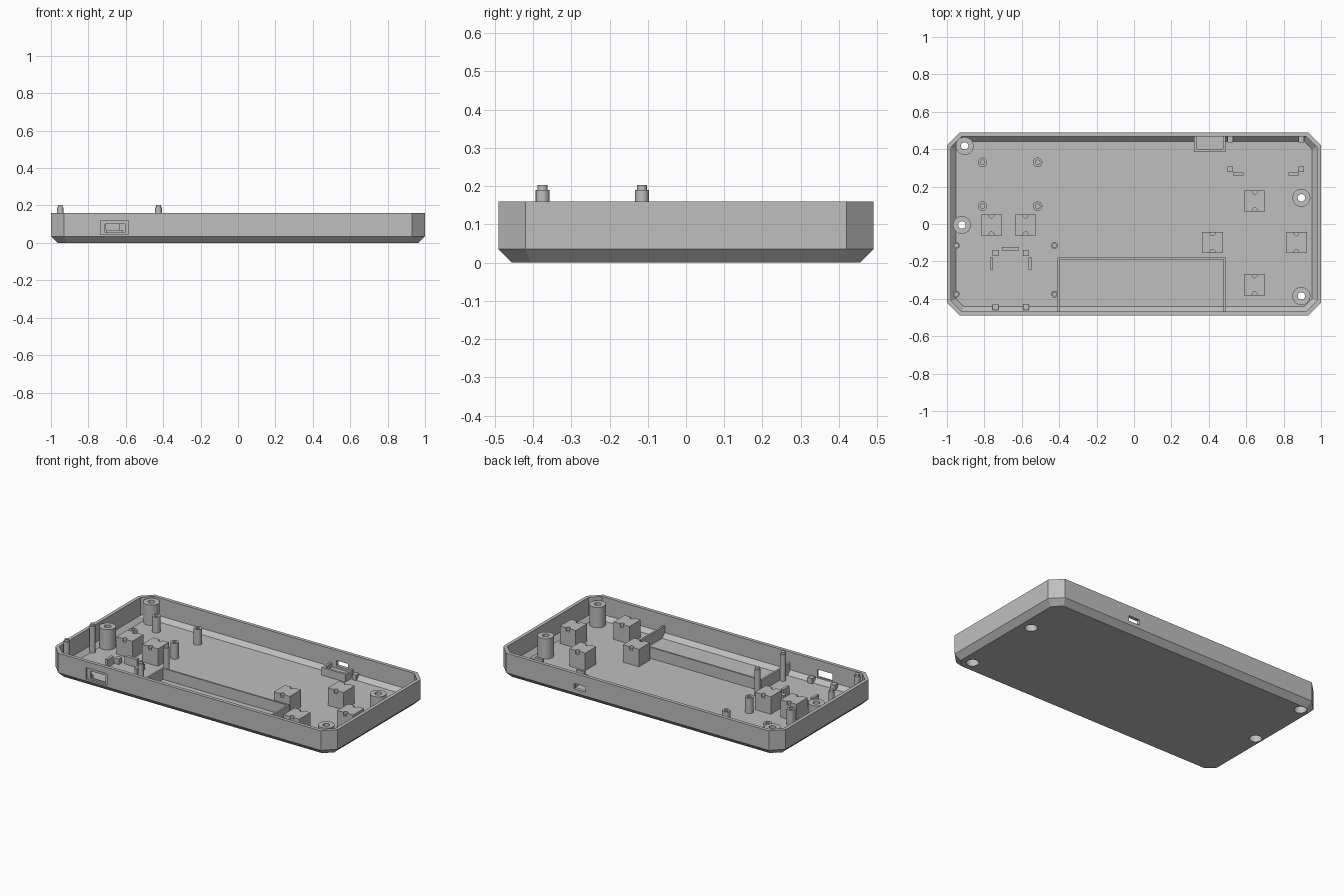
import bpy, bmesh, math

if "Cube" in bpy.data.objects:
    bpy.data.objects.remove(bpy.data.objects["Cube"], do_unlink=True)

grey = bpy.data.materials.new("light grey plastic")
grey.use_nodes = True
tone = (0.52, 0.52, 0.52, 1)
grey.diffuse_color = tone
grey.node_tree.nodes["Principled BSDF"].inputs["Base Color"].default_value = tone

FLOOR = 0.02
TOP = 0.16


def finish(name, bm):
    bmesh.ops.recalc_face_normals(bm, faces=bm.faces)
    mesh = bpy.data.meshes.new(name)
    bm.to_mesh(mesh)
    bm.free()
    mesh.materials.append(grey)
    ob = bpy.data.objects.new(name, mesh)
    bpy.context.collection.objects.link(ob)
    return ob


def box(name, x0, x1, y0, y1, z0, z1):
    bm = bmesh.new()
    bmesh.ops.create_cube(bm, size=1)
    for v in bm.verts:
        v.co.x = x1 if v.co.x > 0 else x0
        v.co.y = y1 if v.co.y > 0 else y0
        v.co.z = z1 if v.co.z > 0 else z0
    return finish(name, bm)


def turned(name, x, y, profile, sides=24):
    """Solid of revolution from (radius, height) pairs."""
    bm = bmesh.new()
    rings = [[bm.verts.new((x + r * math.cos(math.tau * i / sides),
                            y + r * math.sin(math.tau * i / sides), z))
              for i in range(sides)] for r, z in profile]
    skin(bm, rings)
    return finish(name, bm)


def skin(bm, rings):
    n = len(rings[0])
    for a, b in zip(rings, rings[1:]):
        for i in range(n):
            j = (i + 1) % n
            bm.faces.new((a[i], a[j], b[j], b[i]))
    bm.faces.new(rings[0])
    bm.faces.new(rings[-1])


def cut(ob, cutters):
    for c in cutters:
        mod = ob.modifiers.new("cut", 'BOOLEAN')
        mod.operation = 'DIFFERENCE'
        mod.solver = 'EXACT'
        mod.object = c
    bpy.context.view_layer.update()
    graph = bpy.context.evaluated_depsgraph_get()
    mesh = bpy.data.meshes.new_from_object(ob.evaluated_get(graph))
    ob.modifiers.clear()
    ob.data = mesh
    for c in cutters:
        bpy.data.objects.remove(c, do_unlink=True)


def smooth(ob):
    bpy.ops.object.select_all(action='DESELECT')
    ob.select_set(True)
    bpy.context.view_layer.objects.active = ob
    bpy.ops.object.shade_smooth_by_angle(angle=math.radians(30))


def octagon(bm, inset, z):
    x, y = 1 - inset, 0.49 - inset
    c = 0.07 - 0.586 * inset
    pts = [(x, y - c), (x - c, y), (c - x, y), (-x, y - c),
           (-x, c - y), (c - x, -y), (x - c, -y), (x, c - y)]
    return [bm.verts.new((px, py, z)) for px, py in pts]


# Open tray: chamfered outside, thin wall, chamfered inside
bm = bmesh.new()
levels = [(0.035, 0), (0, 0.035), (0, TOP), (0.022, TOP), (0.022, 0.046), (0.048, FLOOR)]
skin(bm, [octagon(bm, inset, z) for inset, z in levels])
tray = finish("tray", bm)


def screw_cutter(x, y):
    return turned("screw_cutter", x, y,
                  [(0.037, -0.05), (0.037, 0.05), (0.02, 0.05), (0.02, 0.3)])


# Screw bosses with counterbored through holes
bosses = [(-0.905, 0.417), (-0.92, -0.005), (0.895, 0.14), (0.895, -0.385)]
cut(tray, [screw_cutter(x, y) for x, y in bosses])
for x, y in bosses:
    boss = turned("screw_boss", x, y, [(0.048, FLOOR - 0.005), (0.048, 0.15)])
    cut(boss, [screw_cutter(x, y)])
    smooth(boss)

# Port openings in the front and back walls
cut(tray, [box("port_recess", -0.735, -0.585, -0.6, -0.478, 0.045, 0.12),
           box("port_hole", -0.71, -0.605, -0.6, -0.43, 0.055, 0.10),
           box("switch_hole", 0.37, 0.45, 0.44, 0.6, 0.06, 0.095)])

# Hollow standoffs
for x in (-0.81, -0.515):
    for y in (0.095, 0.33):
        post = turned("standoff", x, y, [(0.025, FLOOR), (0.025, 0.12), (0.012, 0.12), (0.012, 0.03)])
        smooth(post)

# Locating pins with narrower tips
for x in (-0.95, -0.425):
    for y in (-0.375, -0.115):
        pin = turned("locating_pin", x, y,
                     [(0.018, FLOOR), (0.018, 0.19), (0.013, 0.19), (0.013, 0.203)], 16)
        smooth(pin)

# Button support blocks with a small notch at the front and back edge
h = 0.056
for x, y in [(-0.762, -0.005), (-0.58, -0.005), (0.645, 0.123),
             (0.42, -0.10), (0.868, -0.10), (0.645, -0.325)]:
    block = box("button_block", x - h, x + h, y - h, y + h, FLOOR, 0.132)
    cut(block, [turned("notch_cutter", x, y + s * (h - 0.006), [(0.013, 0.11), (0.013, 0.2)], 16)
                for s in (-1, 1)])

# Battery bay walls
box("battery_back_wall", -0.41, 0.49, -0.19, -0.178, FLOOR, 0.09)
for x in (-0.41, 0.478):
    box("battery_side_wall", x, x + 0.012, -0.468, -0.19, FLOOR, 0.09)

# Slide switch cradle on the back wall
box("cradle_front", 0.322, 0.49, 0.385, 0.40, FLOOR, 0.07)
box("cradle_base", 0.337, 0.475, 0.40, 0.47, FLOOR, 0.045)
for x in (0.322, 0.475):
    box("cradle_side", x, x + 0.015, 0.40, 0.47, FLOOR, 0.07)

# Small board supports at the back, mirrored about their centre
mid = 0.705
for s in (-1, 1):
    def support(name, a, b, y0, y1, z):
        xs = sorted((mid + s * a, mid + s * b))
        box(name, xs[0], xs[1], y0, y1, FLOOR, z)
    support("back_wall_rest", 0.175, 0.205, 0.437, 0.469, 0.055)
    support("board_corner_rest", 0.175, 0.205, 0.277, 0.308, 0.055)
    support("board_stop", 0.12, 0.175, 0.26, 0.275, 0.065)

# Small board supports behind the front port
for x in (-0.74, -0.578):
    for y in (-0.155, -0.443):
        box("port_board_rest", x - 0.016, x + 0.016, y - 0.016, y + 0.016, FLOOR, 0.055)
for x in (-0.771, -0.563):
    box("port_board_side_stop", x, x + 0.017, -0.242, -0.18, FLOOR, 0.07)
box("port_board_back_stop", -0.705, -0.615, -0.142, -0.122, FLOOR, 0.07)
